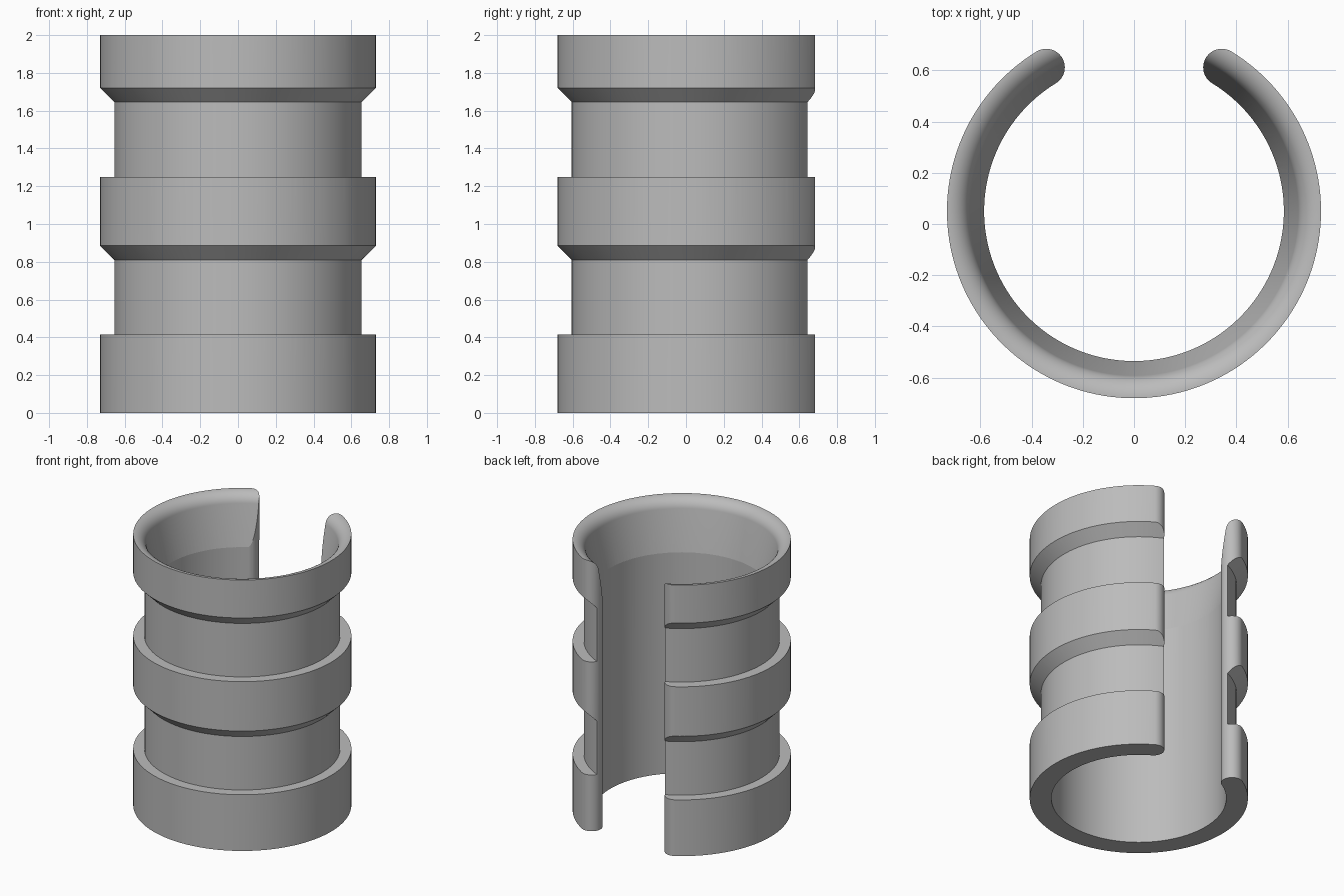
import bpy, bmesh
from math import sin, cos, pi, radians

if "Cube" in bpy.data.objects:
    bpy.data.objects.remove(bpy.data.objects["Cube"])

OUTER, INNER, GROOVE = 0.73, 0.585, 0.655
AXIS_Y = 0.05
GAP = radians(31.4)          # half angle of the opening at the back
SEGS, CAP = 128, 24

grey = bpy.data.materials.new("plain_grey")
grey.use_nodes = True
grey.diffuse_color = (0.5, 0.5, 0.5, 1)
grey.node_tree.nodes["Principled BSDF"].inputs["Base Color"].default_value = (0.5, 0.5, 0.5, 1)


def make_object(name, bm):
    bmesh.ops.recalc_face_normals(bm, faces=bm.faces)
    mesh = bpy.data.meshes.new(name)
    bm.to_mesh(mesh)
    bm.free()
    mesh.materials.append(grey)
    obj = bpy.data.objects.new(name, mesh)
    obj.location.y = AXIS_Y
    bpy.context.collection.objects.link(obj)
    return obj


def polar(r, a):
    # Angle measured from the back (+y) towards +x
    return r * sin(a), r * cos(a)


# Open sleeve: C-shaped outline with round ends, extruded upwards
def open_sleeve():
    mid, half = (OUTER + INNER) / 2, (OUTER - INNER) / 2
    span = 2 * pi - 2 * GAP
    angles = [GAP + span * i / SEGS for i in range(SEGS + 1)]

    def end_cap(a, side):
        # Half circle running from the outer wall to the inner wall
        cx, cy = polar(mid, a)
        pts = []
        for i in range(1, CAP):
            t = pi * i / CAP
            radial, along = half * cos(t), side * half * sin(t)
            pts.append((cx + radial * sin(a) + along * cos(a),
                        cy + radial * cos(a) - along * sin(a)))
        return pts

    outline = [polar(OUTER, a) for a in angles]
    outline += end_cap(angles[-1], 1)
    outline += [polar(INNER, a) for a in reversed(angles)]
    outline += reversed(end_cap(angles[0], -1))
    bm = bmesh.new()
    base = bm.faces.new([bm.verts.new((x, y, 0)) for x, y in outline])
    top = bmesh.ops.extrude_face_region(bm, geom=[base])["geom"]
    bmesh.ops.translate(bm, vec=(0, 0, 2.05),
                        verts=[v for v in top if isinstance(v, bmesh.types.BMVert)])
    return make_object("open_sleeve", bm)


# Turned envelope: three bands, two grooves and a flared, rounded mouth
def turned_envelope():
    big, slope = 0.76, 0.03
    profile = [(big, -0.05)]
    for ledge, chamfer in ((0.415, 0.81), (1.25, 1.645)):
        profile += [(big, ledge), (GROOVE, ledge), (GROOVE, chamfer),
                    (big, chamfer + 0.075 + slope)]
    profile.append((big, 2.0))
    for i in range(17):
        t = radians(79) * i / 16
        profile.append((OUTER - 0.09 * sin(t), 1.91 + 0.09 * cos(t)))
    profile += [(INNER, 1.63), (0.55, 1.445), (0.55, -0.05)]
    bm = bmesh.new()
    verts = [bm.verts.new((0, r, z)) for r, z in profile]
    edges = [bm.edges.new((a, b)) for a, b in zip(verts, verts[1:] + verts[:1])]
    bmesh.ops.spin(bm, geom=verts + edges, cent=(0, 0, 0), axis=(0, 0, 1),
                   angle=2 * pi, steps=SEGS, use_merge=True)
    bmesh.ops.remove_doubles(bm, verts=bm.verts, dist=0.0001)
    return make_object("turned_envelope", bm)


sleeve = open_sleeve()
envelope = turned_envelope()

# Keep only what lies in both shapes
cut = sleeve.modifiers.new("turned_shape", 'BOOLEAN')
cut.operation = 'INTERSECT'
cut.solver = 'EXACT'
cut.object = envelope

bpy.ops.object.select_all(action='DESELECT')
sleeve.select_set(True)
bpy.context.view_layer.objects.active = sleeve
bpy.ops.object.modifier_apply(modifier=cut.name)
bpy.data.objects.remove(envelope)
bpy.ops.object.shade_smooth_by_angle(angle=radians(9.5))
